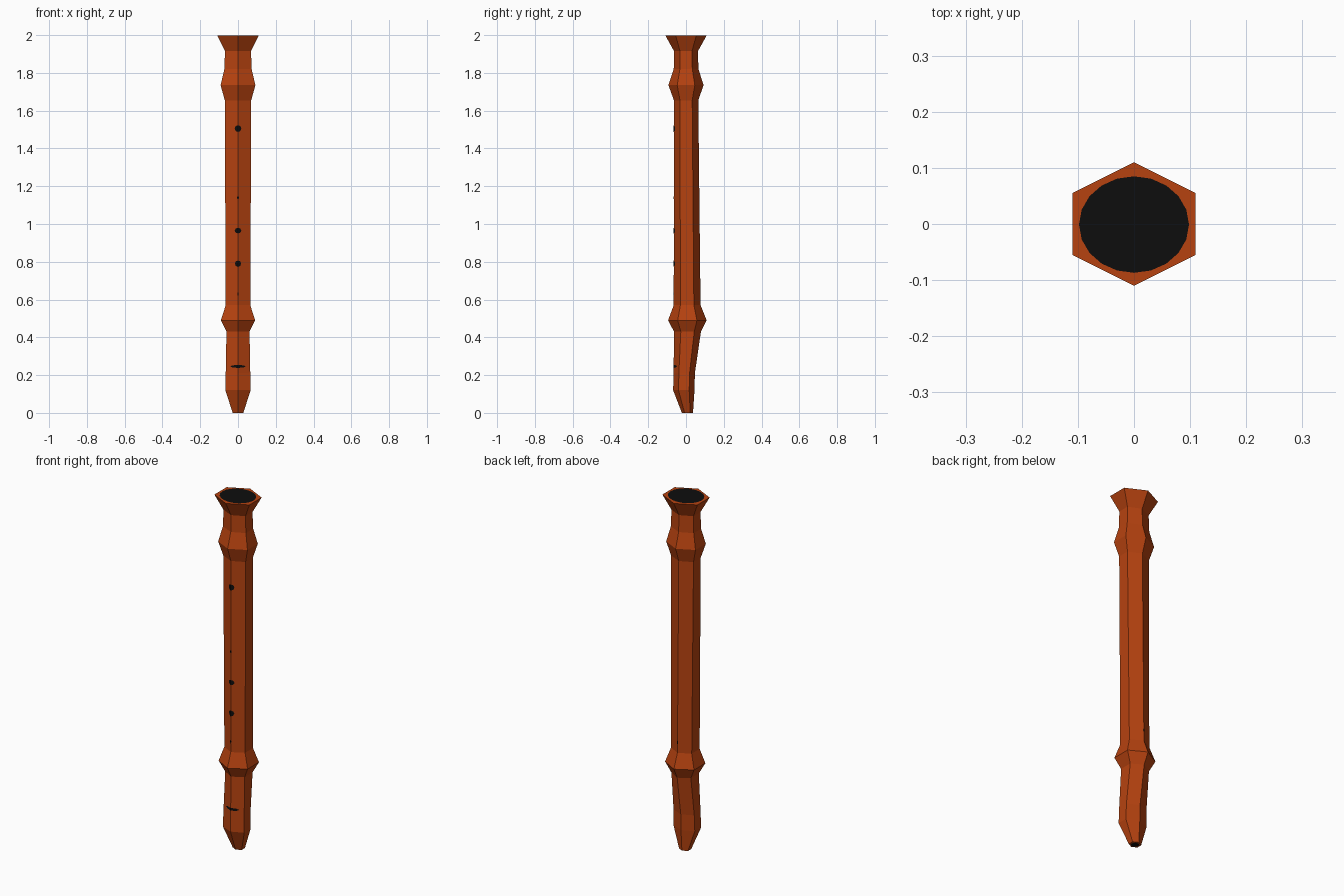
import bpy, math

if "Cube" in bpy.data.objects:
    bpy.data.objects.remove(bpy.data.objects["Cube"])


def material(name, rgb):
    m = bpy.data.materials.new(name)
    m.diffuse_color = (*rgb, 1)
    m.use_nodes = True
    m.node_tree.nodes["Principled BSDF"].inputs["Base Color"].default_value = m.diffuse_color
    return m


wood = material("reddish wood", (0.47, 0.055, 0.005))
black = material("hole black", (0.004, 0.004, 0.004))


def mesh_object(name, verts, faces, mat):
    me = bpy.data.meshes.new(name)
    me.from_pydata(verts, [], faces)
    me.materials.append(mat)
    me.update()
    ob = bpy.data.objects.new(name, me)
    bpy.context.collection.objects.link(ob)
    return ob


# Profile: height, half width, front y, back y
PROFILE = [
    (0.000, 0.028, -0.022, 0.037),
    (0.120, 0.067, -0.068, 0.045),
    (0.210, 0.065, -0.066, 0.047),
    (0.430, 0.061, -0.063, 0.079),
    (0.490, 0.091, -0.095, 0.109),
    (0.570, 0.065, -0.065, 0.077),
    (1.655, 0.070, -0.064, 0.065),
    (1.735, 0.092, -0.093, 0.093),
    (1.820, 0.072, -0.065, 0.066),
    (1.915, 0.069, -0.063, 0.063),
    (1.999, 0.110, -0.110, 0.110),
]

# Six-sided body with a ridge at the front and back
verts, faces = [], []
for z, w, f, b in PROFILE:
    c, d = (f + b) / 2, (b - f) / 2
    verts += [(0, f, z), (w, c - d / 2, z), (w, c + d / 2, z),
              (0, b, z), (-w, c + d / 2, z), (-w, c - d / 2, z)]
for k in range(len(PROFILE) - 1):
    for i in range(6):
        j = (i + 1) % 6
        faces.append((k * 6 + i, k * 6 + j, k * 6 + 6 + j, k * 6 + 6 + i))
faces.append(tuple(range(5, -1, -1)))
top = (len(PROFILE) - 1) * 6
faces.append(tuple(range(top, top + 6)))
mesh_object("recorder_body", verts, faces, wood)


# Bore openings at both ends
def bore(name, rx, ry, y, z, up, n=20):
    ring = [(rx * math.cos(2 * math.pi * i / n),
             y + ry * math.sin(2 * math.pi * i / n), z) for i in range(n)]
    order = range(n) if up else range(n - 1, -1, -1)
    mesh_object(name, ring, [tuple(order)], black)


bore("bell_opening", 0.098, 0.086, -0.001, 2.0, True)
bore("mouth_opening", 0.020, 0.020, 0.0075, -0.0008, False)


def section(z):
    for a, b in zip(PROFILE, PROFILE[1:]):
        if a[0] <= z <= b[0]:
            t = (z - a[0]) / (b[0] - a[0])
            return [p + t * (q - p) for p, q in zip(a, b)]


# Dark plates folded over the front or back ridge
def ridge_plate(name, z, rx, rz, side=-1):
    pts, polys = [], []
    for s in (-1, 1):
        base = len(pts)
        for x, h in ((0, -rz), (rx * 0.7, -rz * 0.7), (rx, 0),
                     (rx * 0.7, rz * 0.7), (0, rz)):
            _, w, f, b = section(z + h)
            edge = f if side < 0 else b
            y = edge - side * (b - f) / 4 * x / w + side * 0.0015
            pts.append((s * x, y, z + h))
        idx = list(range(base, base + 5))
        polys.append(tuple(idx if s * side < 0 else idx[::-1]))
    mesh_object(name, pts, polys, black)


HOLES = [(1.505, 0.018, 0.018), (1.14, 0.005, 0.008), (0.965, 0.018, 0.015),
         (0.79, 0.017, 0.017), (0.63, 0.004, 0.010)]
for n, (z, rx, rz) in enumerate(HOLES):
    ridge_plate(f"finger_hole_{n + 1}", z, rx, rz)
ridge_plate("thumb_hole", 0.63, 0.004, 0.010, side=1)
ridge_plate("window_slit", 0.246, 0.042, 0.008)
